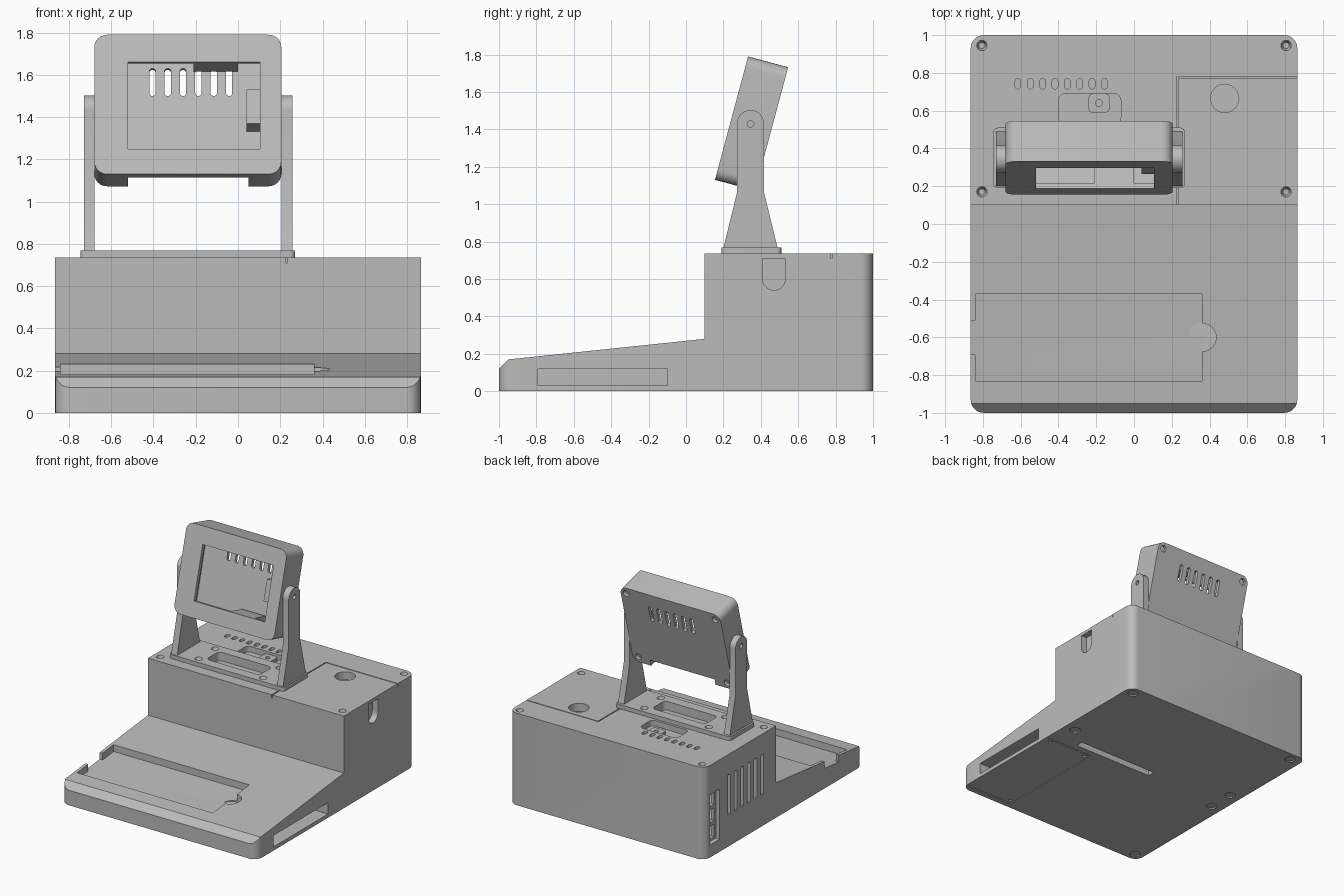
import bpy, bmesh, math
from mathutils import Matrix

if "Cube" in bpy.data.objects:
    bpy.data.objects.remove(bpy.data.objects["Cube"])

grey = bpy.data.materials.new("matte grey plastic")
grey.use_nodes = True
grey.diffuse_color = (0.5, 0.5, 0.5, 1)
grey.node_tree.nodes["Principled BSDF"].inputs["Base Color"].default_value = (0.5, 0.5, 0.5, 1)


def rounded(x0, x1, y0, y1, r=0.0, n=6):
    """Rectangle outline with rounded corners."""
    if r <= 0:
        return [(x0, y0), (x1, y0), (x1, y1), (x0, y1)]
    pts = []
    corners = [(x1 - r, y1 - r), (x0 + r, y1 - r), (x0 + r, y0 + r), (x1 - r, y0 + r)]
    for k, (cx, cy) in enumerate(corners):
        for i in range(n + 1):
            a = math.pi / 2 * (k + i / n)
            pts.append((cx + r * math.cos(a), cy + r * math.sin(a)))
    return pts


def disc(cx, cy, r, n=24):
    return [(cx + r * math.cos(2 * math.pi * i / n), cy + r * math.sin(2 * math.pi * i / n))
            for i in range(n)]


def prism(name, pts, axis, lo, hi, top_scale=1.0):
    """Extrude an outline along an axis; the far end may be scaled for a taper."""
    place = {"X": lambda u, v, w: (w, u, v),
             "Y": lambda u, v, w: (u, w, v),
             "Z": lambda u, v, w: (u, v, w)}[axis]
    cu = sum(p[0] for p in pts) / len(pts)
    cv = sum(p[1] for p in pts) / len(pts)
    bm = bmesh.new()
    a = [bm.verts.new(place(u, v, lo)) for u, v in pts]
    b = [bm.verts.new(place(cu + (u - cu) * top_scale, cv + (v - cv) * top_scale, hi))
         for u, v in pts]
    bm.faces.new(a)
    bm.faces.new(b)
    for i in range(len(pts)):
        j = (i + 1) % len(pts)
        bm.faces.new((a[i], a[j], b[j], b[i]))
    bmesh.ops.recalc_face_normals(bm, faces=bm.faces)
    mesh = bpy.data.meshes.new(name)
    bm.to_mesh(mesh)
    bm.free()
    mesh.materials.append(grey)
    ob = bpy.data.objects.new(name, mesh)
    bpy.context.scene.collection.objects.link(ob)
    return ob


def boolean(target, tool, operation="DIFFERENCE"):
    mod = target.modifiers.new("cut", "BOOLEAN")
    mod.operation, mod.solver, mod.object = operation, "EXACT", tool
    bpy.context.view_layer.objects.active = target
    bpy.ops.object.modifier_apply(modifier=mod.name)
    bpy.data.objects.remove(tool)


def cut(target, pts, axis, lo, hi, top_scale=1.0):
    boolean(target, prism("cutter", pts, axis, lo, hi, top_scale))


W, TOP = 0.865, 0.735

# Housing: stepped side profile with rounded vertical corners
body = prism("housing", [(-1, 0), (1, 0), (1, TOP), (0.1, TOP), (0.1, 0.28),
                         (-0.95, 0.17), (-1, 0.12)], "X", -W, W)
boolean(body, prism("corners", rounded(-W, W, -1, 1, 0.07), "Z", -0.5, 1), "INTERSECT")
cut(body, rounded(-0.8, 0.8, 0.16, 0.94), "Z", 0.06, 0.67)


# Sloped tray recess with side notch and thumb cutout
def floor(y):
    return 0.17 + (y + 0.95) * 0.105 - 0.055


def tray(y0, y1, x0, x1):
    cut(body, [(y0, floor(y0)), (y1, floor(y1)), (y1, 0.6), (y0, 0.6)], "X", x0, x1)


tray(-0.83, -0.37, -0.84, 0.36)
tray(-0.69, -0.51, -0.9, -0.83)
cut(body, disc(0.36, -0.6, 0.075), "Z", floor(-0.6), 0.5)

# Top: access panel seams, round hole, vents, connector pockets, screws
cut(body, rounded(0.227, 0.235, 0.05, 0.78), "Z", 0.71, 0.8)
cut(body, rounded(0.227, 0.9, 0.774, 0.782), "Z", 0.71, 0.8)
cut(body, disc(0.48, 0.665, 0.075), "Z", 0.6, 0.8)
for i in range(8):
    x = -0.615 + i * 0.0655
    cut(body, rounded(x - 0.015, x + 0.015, 0.715, 0.77, 0.0149), "Z", 0.6, 0.8)
cut(body, rounded(-0.4, -0.07, 0.53, 0.69, 0.035), "Z", 0.69, 0.8)
cut(body, rounded(-0.47, 0, 0.27, 0.43, 0.035), "Z", 0.7, 0.8)
for x in (-0.805, 0.805):
    for y in (0.17, 0.945):
        cut(body, disc(x, y, 0.016, 16), "Z", 0.695, TOP + 0.003, 1.8)
boss = prism("connector_boss", rounded(-0.24, -0.13, 0.59, 0.69, 0.02), "Z", 0.685, 0.715)
cut(boss, disc(-0.185, 0.64, 0.018), "Z", 0.69, 0.8)

# Right side: long card slot and rounded cable notch
cut(body, rounded(-0.79, -0.1, 0.03, 0.12), "X", 0.55, 0.9)
cut(body, rounded(0.41, 0.53, 0.54, 0.66, 0.0599), "X", 0.815, 0.9)
cut(body, rounded(0.41, 0.53, 0.6, 0.71), "X", 0.815, 0.9)

# Left side: tall vents and framed port bay
for i in range(6):
    y = 0.69 - i * 0.083
    cut(body, rounded(y - 0.017, y + 0.017, 0.25, 0.57), "X", -0.9, -0.75)
cut(body, rounded(0.81, 0.93, 0.1, 0.5), "X", -0.9, -0.83)
for z in (0.12, 0.25, 0.38):
    cut(body, rounded(0.83, 0.91, z, z + 0.1), "X", -0.9, -0.75)

# Underside: foot recesses, cable slot, door seams
for x, y in ((0.79, 0.93), (0.77, 0.22), (-0.77, 0.93), (-0.77, 0.22), (-0.77, 0), (-0.79, -0.93)):
    cut(body, disc(x, y, 0.04), "Z", -0.1, 0.01)
cut(body, rounded(-0.1, 0.61, 0.05, 0.11), "Z", -0.1, 0.05)
cut(body, rounded(0.42, 0.428, -0.95, 0), "Z", -0.1, 0.01)
for y in (-0.955, -0.008):
    cut(body, rounded(0.42, 0.84, y, y + 0.008), "Z", -0.1, 0.01)
for x, y in ((0.46, -0.92), (0.8, -0.92), (0.46, -0.04), (0.8, -0.04)):
    cut(body, disc(x, y, 0.012, 12), "Z", -0.1, 0.02)

# Bracket base plate with window and screw holes
plate = prism("bracket_plate", rounded(-0.745, 0.27, 0.19, 0.51, 0.025), "Z", TOP, 0.768)
cut(plate, rounded(-0.47, 0, 0.27, 0.43, 0.035), "Z", 0.7, 0.8)
for x in (-0.52, 0.05):
    for y in (0.245, 0.455):
        cut(plate, disc(x, y, 0.016, 16), "Z", 0.735, 0.77, 1.8)

# Two tapering arms with rounded pivot ends
arc = [(0.345 + 0.073 * math.cos(math.pi * i / 16), 1.43 + 0.073 * math.sin(math.pi * i / 16))
       for i in range(17)]
arm_outline = [(0.2, 0.765), (0.49, 0.765), (0.418, 1.06)] + arc + [(0.272, 1.06)]
for name, x0 in (("right_arm", -0.73), ("left_arm", 0.205)):
    arm = prism(name, arm_outline, "X", x0, x0 + 0.052)
    cut(arm, disc(0.345, 1.43, 0.018, 16), "X", -1, 1)

# Tilted screen case, built upright then leaned back
H, D = 0.683, 0.222
case = prism("screen_case", rounded(-0.68, 0.205, 0, H, 0.06), "Y", 0, D)
cut(case, rounded(-0.62, 0.145, 0.07, 0.63), "Y", 0.03, 0.195)
cut(case, rounded(-0.52, 0.105, 0.124, 0.549), "Y", -0.1, 0.1)
cut(case, rounded(-0.52, 0.05, -0.1, 0.05), "Y", 0.06, 0.4)
for i in range(6):
    x = -0.405 + i * 0.0725
    cut(case, rounded(x - 0.015, x + 0.015, 0.435, 0.57, 0.0149), "Y", 0.15, 0.3)
for x in (-0.63, 0.155):
    for z in (0.05, H - 0.05):
        cut(case, disc(x, z, 0.026, 16), "Y", 0.2, 0.3)
blocks = [prism("side_block", rounded(0.04, 0.16, 0.26, 0.426), "Y", 0.045, 0.2),
          prism("upper_block", rounded(-0.21, 0, 0.549, 0.64), "Y", 0.025, 0.17),
          prism("lower_block", rounded(-0.21, 0, 0.06, 0.124), "Y", 0.025, 0.17)]
lean = Matrix.Translation((0, 0.155, 1.13)) @ Matrix.Rotation(math.radians(-15), 4, "X")
for ob in [case] + blocks:
    ob.data.transform(lean)

# Smooth the rounded corners, keep edges crisp
bpy.ops.object.select_all(action="DESELECT")
for ob in bpy.context.scene.objects:
    if ob.type == "MESH":
        ob.select_set(True)
bpy.context.view_layer.objects.active = body
bpy.ops.object.shade_smooth_by_angle(angle=math.radians(30))
